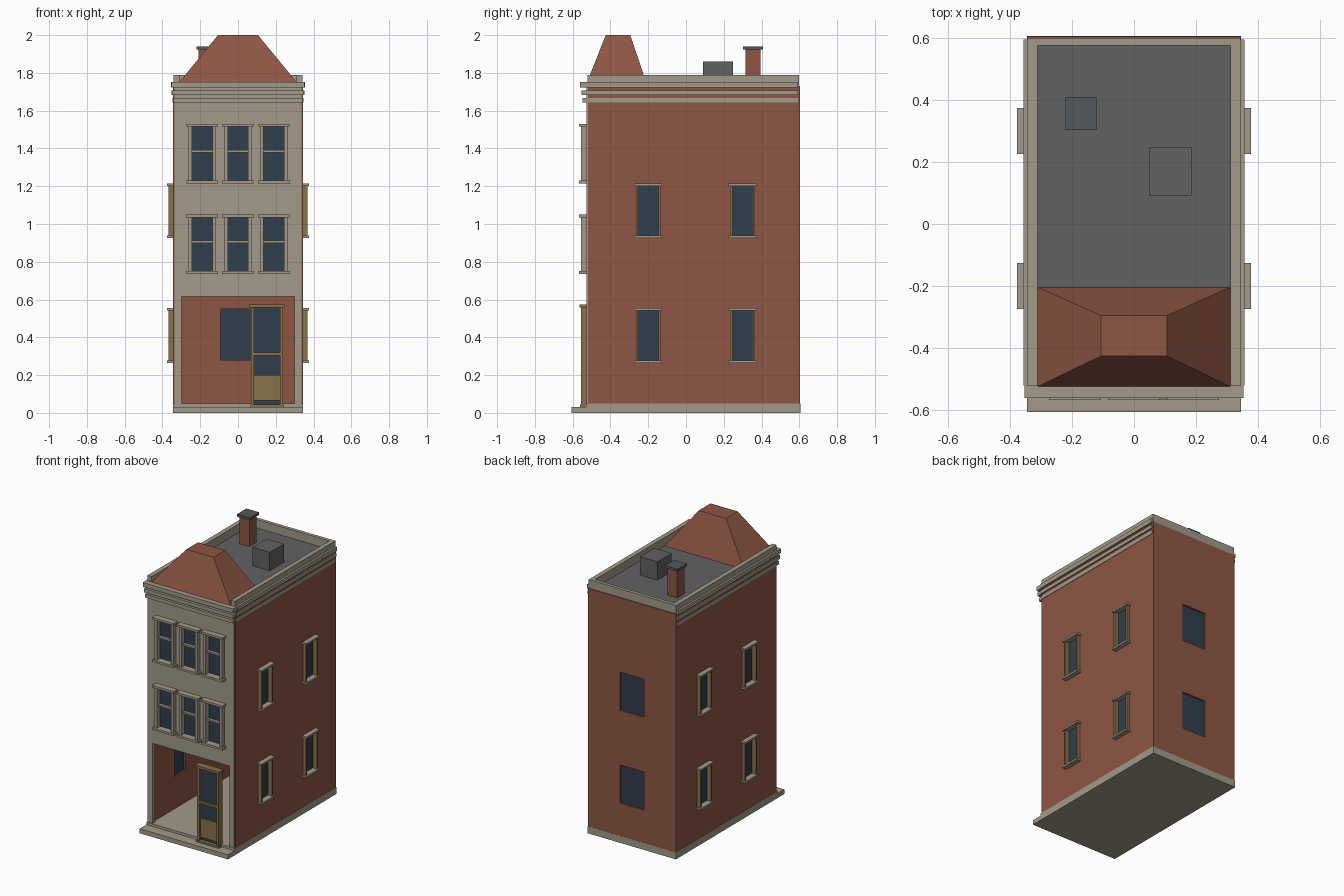
import bpy, bmesh

if "Cube" in bpy.data.objects:
    bpy.data.objects.remove(bpy.data.objects["Cube"])


def material(name, r, g, b):
    m = bpy.data.materials.new(name)
    lin = [((c / 255 + 0.055) / 1.055) ** 2.4 for c in (r, g, b)]
    m.diffuse_color = (*lin, 1)
    m.use_nodes = True
    m.node_tree.nodes["Principled BSDF"].inputs["Base Color"].default_value = m.diffuse_color
    return m


BRICK = material("brick red", 142, 86, 68)
STONE = material("warm stone", 163, 154, 137)
GLASS = material("dark glass", 48, 63, 76)
GREY = material("roof grey", 98, 98, 98)
SLATE = material("slate", 82, 88, 94)
WOOD = material("ochre wood", 137, 114, 74)


def finish(name, bm, mat):
    bmesh.ops.recalc_face_normals(bm, faces=bm.faces)
    me = bpy.data.meshes.new(name)
    bm.to_mesh(me)
    bm.free()
    me.materials.append(mat)
    ob = bpy.data.objects.new(name, me)
    bpy.context.collection.objects.link(ob)
    return ob


def boxes(name, mat, *ranges):
    """One object made of boxes, each given as (x0, x1, y0, y1, z0, z1)."""
    bm = bmesh.new()
    for x0, x1, y0, y1, z0, z1 in ranges:
        vs = bmesh.ops.create_cube(bm, size=1)["verts"]
        for v in vs:
            v.co = (x1 if v.co.x > 0 else x0,
                    y1 if v.co.y > 0 else y0,
                    z1 if v.co.z > 0 else z0)
    return finish(name, bm, mat)


def pierced_wall(name, mat, outer, holes, place, thick):
    """Flat wall in (u, z) with rectangular holes, given thickness."""
    us = sorted({outer[0], outer[1], *[h[i] for h in holes for i in (0, 1)]})
    zs = sorted({outer[2], outer[3], *[h[i] for h in holes for i in (2, 3)]})
    bm = bmesh.new()
    cache = {}

    def vert(u, z):
        if (u, z) not in cache:
            cache[u, z] = bm.verts.new(place(u, z))
        return cache[u, z]

    for a, b in zip(us, us[1:]):
        for c, d in zip(zs, zs[1:]):
            u, z = (a + b) / 2, (c + d) / 2
            if not any(h[0] < u < h[1] and h[2] < z < h[3] for h in holes):
                bm.faces.new([vert(a, c), vert(b, c), vert(b, d), vert(a, d)])
    ob = finish(name, bm, mat)
    mod = ob.modifiers.new("thickness", "SOLIDIFY")
    mod.thickness = thick
    mod.offset = 0
    return ob


# Base slab and front step
boxes("base_slab", STONE, (-.345, .345, -.53, .605, 0, .05))
boxes("front_step", STONE, (-.345, .345, -.605, -.53, 0, .032))

# Brick side walls with framed windows
side_rows = [(.275, .545), (.935, 1.205)]
side_holes = [(c - .06, c + .06, z0, z1) for c in (-.2, .3) for z0, z1 in side_rows]
for side, s in (("left", -1), ("right", 1)):
    pierced_wall(side + "_wall", BRICK, (-.52, .595, .05, 1.73), side_holes,
                 lambda u, z: (s * .328, u, z), .03)

    def out(a, b):
        return (a, b) if s > 0 else (-b, -a)

    for i, (y0, y1, z0, z1) in enumerate(side_holes):
        n = f"{side}_window_{i + 1}"
        boxes(n + "_glass", GLASS, (*out(.325, .337), y0, y1, z0, z1))
        boxes(n + "_jambs", WOOD, *[(*out(.33, .368), y - .006, y + .006, z0, z1)
                                    for y in (y0, y1)])
        boxes(n + "_lintel_and_sill", STONE,
              (*out(.33, .377), y0 - .014, y1 + .014, z1 - .003, z1 + .01),
              (*out(.33, .377), y0 - .014, y1 + .014, z0 - .01, z0 + .003))

# Brick back wall with two recessed windows
back_holes = [(-.093, .093, z0, z1) for z0, z1 in [(.28, .55), (.935, 1.205)]]
pierced_wall("back_wall", BRICK, (-.343, .343, .05, 1.73), back_holes,
             lambda u, z: (u, .589, z), .03)
for i, (x0, x1, z0, z1) in enumerate(back_holes):
    boxes(f"back_window_{i + 1}_glass", GLASS, (x0, x1, .583, .593, z0, z1))

# Stone front with open ground floor
front_holes = [(c - .06, c + .06, z0, z1) for c in (-.19, 0, .19)
               for z0, z1 in [(.75, 1.035), (1.23, 1.515)]]
pierced_wall("front_facade", STONE, (-.336, .336, .05, 1.73),
             front_holes + [(-.30, .30, .05, .617)],
             lambda u, z: (u, -.511, z), .03)
for i, (x0, x1, z0, z1) in enumerate(front_holes):
    n = f"front_window_{i + 1}"
    zm = (z0 + z1) / 2 + .013
    boxes(n + "_glass", GLASS, (x0, x1, -.52, -.508, z0, z1))
    boxes(n + "_frame", STONE,
          (x0 - .013, x0 + .006, -.555, -.51, z0, z1),
          (x1 - .006, x1 + .013, -.555, -.51, z0, z1),
          (x0 + .006, x1 - .006, -.54, -.51, zm - .006, zm + .006))
    boxes(n + "_lintel_and_sill", STONE,
          (x0 - .024, x1 + .024, -.567, -.51, z1, z1 + .015),
          (x0 - .024, x1 + .024, -.567, -.51, z0 - .015, z0))

# Front door: frame, glazing and lower panel
boxes("door_frame", WOOD,
      (.07, .086, -.555, -.515, .04, .56), (.222, .238, -.555, -.515, .04, .56),
      (.086, .222, -.55, -.515, .305, .32))
boxes("door_head_and_threshold", WOOD,
      (.06, .247, -.565, -.515, .558, .574), (.065, .243, -.56, -.515, .032, .045))
boxes("door_panel", WOOD, (.086, .222, -.543, -.52, .065, .2))
boxes("door_glass", GLASS, (.086, .222, -.535, -.525, .32, .558),
      (.086, .222, -.535, -.525, .2, .305), (.086, .222, -.535, -.525, .045, .065))

# Stepped cornice: three bands around front and sides
for i, (z0, z1, x, y) in enumerate([(1.643, 1.668, .346, .547),
                                    (1.682, 1.708, .352, .554),
                                    (1.722, 1.752, .356, .56)]):
    boxes(f"cornice_band_{i + 1}", STONE,
          (-x + .004, x - .004, -y, -.52, z0, z1),
          (-x, -.315, -.52, .594, z0, z1), (.315, x, -.52, .594, z0, z1))

# Parapet on the sides and back
boxes("parapet", STONE, (-.342, -.31, -.522, .598, 1.728, 1.79),
      (.31, .342, -.522, .598, 1.728, 1.79), (-.31, .31, .574, .598, 1.728, 1.79))

# Flat roof
boxes("roof_deck", GREY, (-.315, .315, -.525, .58, 1.70, 1.73))

# Tapered front roof
bm = bmesh.new()
base = [bm.verts.new(p) for p in ((-.318, -.527, 1.742), (.318, -.527, 1.742),
                                  (.311, -.203, 1.728), (-.311, -.203, 1.728))]
top = [bm.verts.new((x, y, 2.0)) for x, y in ((-.106, -.425), (.106, -.425),
                                             (.106, -.295), (-.106, -.295))]
bm.faces.new(base[::-1])
bm.faces.new(top)
for i in range(4):
    j = (i + 1) % 4
    bm.faces.new((base[i], base[j], top[j], top[i]))
finish("tapered_roof", bm, BRICK)

# Rooftop chimney and vent box
boxes("chimney", BRICK, (-.208, -.132, .315, .395, 1.72, 1.925))
boxes("chimney_cap", SLATE, (-.22, -.12, .303, .408, 1.923, 1.94))
boxes("roof_vent_box", GREY, (.05, .185, .09, .248, 1.72, 1.86))
